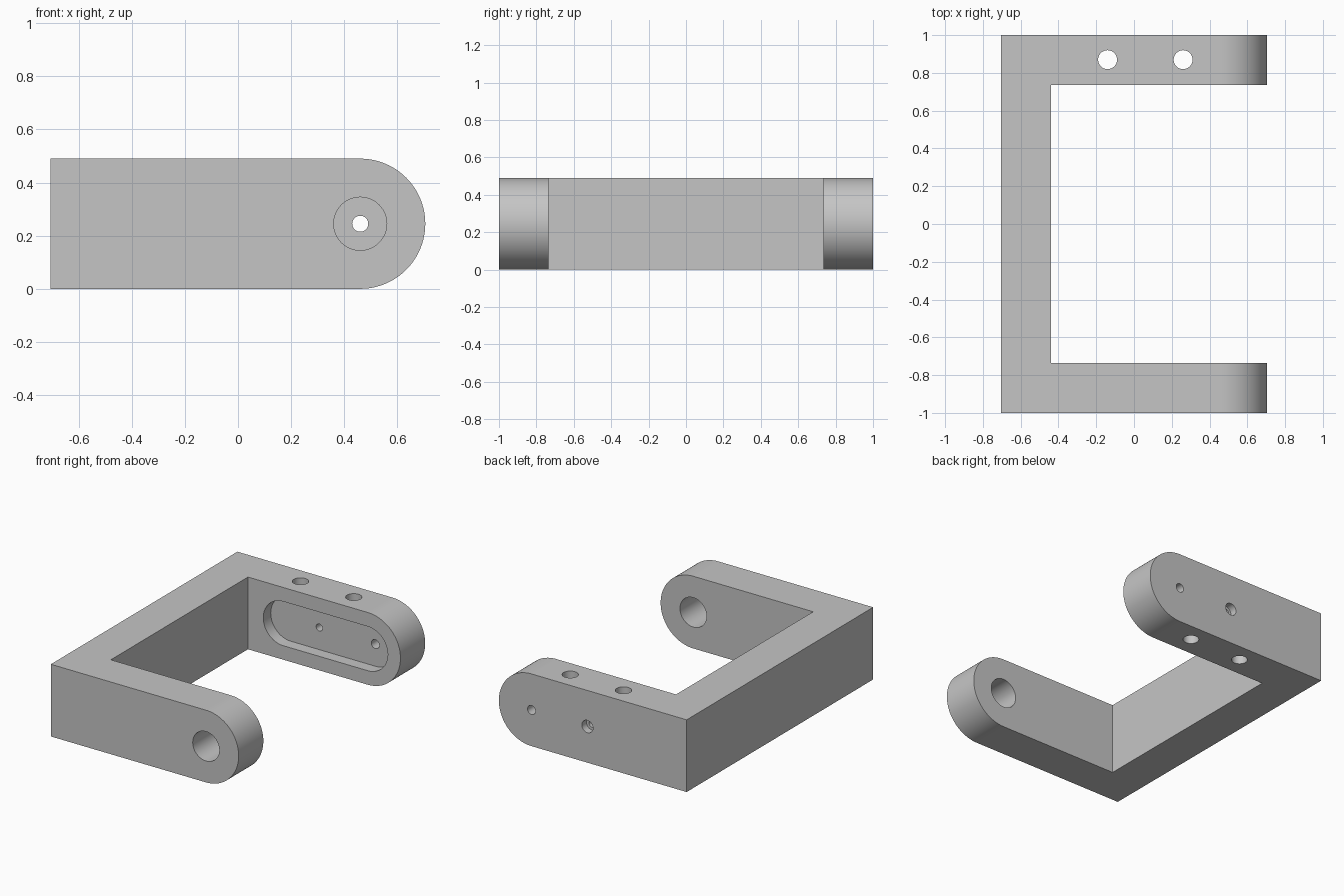
import bpy, bmesh, math
from mathutils import Matrix, Vector

if "Cube" in bpy.data.objects:
    bpy.data.objects.remove(bpy.data.objects["Cube"], do_unlink=True)

HALF_X, HEIGHT, WALL = 0.705, 0.49, 0.265
MID = HEIGHT / 2              # arm centre line
PIVOT = HALF_X - MID          # centre of the rounded arm ends
INNER = 1 - WALL              # inner faces of the arms
POCKET = 0.08                 # depth of the slot pocket

grey = bpy.data.materials.new("plain grey")
grey.use_nodes = True
colour = (0.56, 0.56, 0.56, 1)
grey.diffuse_color = colour
grey.node_tree.nodes["Principled BSDF"].inputs["Base Color"].default_value = colour


def arc(cx, cz, r, start, end, steps):
    """Points on an arc, angles in degrees."""
    angles = [math.radians(start + (end - start) * i / steps) for i in range(steps + 1)]
    return [(cx + r * math.cos(a), cz + r * math.sin(a)) for a in angles]


def prism(name, outline, y0, y1):
    """Extrude an outline in the x-z plane from y0 to y1."""
    bm = bmesh.new()
    face = bm.faces.new([bm.verts.new((x, y0, z)) for x, z in outline])
    result = bmesh.ops.extrude_face_region(bm, geom=[face])
    verts = [v for v in result["geom"] if isinstance(v, bmesh.types.BMVert)]
    bmesh.ops.translate(bm, vec=Vector((0, y1 - y0, 0)), verts=verts)
    bmesh.ops.recalc_face_normals(bm, faces=bm.faces)
    mesh = bpy.data.meshes.new(name)
    bm.to_mesh(mesh)
    bm.free()
    mesh.materials.append(grey)
    obj = bpy.data.objects.new(name, mesh)
    bpy.context.collection.objects.link(obj)
    return obj


def bore(name, x, r, y0, y1, z=MID):
    return prism(name, arc(x, z, r, 0, 360, 48)[:-1], y0, y1)


# Bracket blank: square at the back plate, rounded at the arm ends
blank = [(-HALF_X, HEIGHT), (-HALF_X, 0)] + arc(PIVOT, MID, MID, -90, 90, 48)
bracket = prism("bracket", blank, -1, 1)

# Opening between the arms
x0 = WALL - HALF_X
cutters = [prism("opening_cutter", [(x0, -1), (1, -1), (1, 1), (x0, 1)], -INNER, INNER)]

# Slot pocket on the inner side of the rear arm
slot = arc(PIVOT, MID, 0.15, -90, 90, 24) + arc(-0.175, MID, 0.15, 90, 270, 24)
cutters.append(prism("slot_cutter", slot, INNER - 0.1, INNER + POCKET))

# Pivot holes, then the stepped screw hole in the rear arm
cutters += [
    bore("pivot_cutter", PIVOT, 0.10, -1.1, -INNER + 0.1),
    bore("pin_cutter", PIVOT, 0.03, INNER, 1.1),
    bore("screw_cutter", 0.04, 0.024, INNER, 1.1),
    bore("screw_head_cutter", 0.04, 0.042, 0.95, 1.1),
]

# Two vertical mounting holes through the rear arm
for x in (-0.14, 0.26):
    hole = bore("mounting_cutter", 0, 0.05, -1, 1, 0)
    hole.data.transform(Matrix.Translation((x, 0.87, 0)) @ Matrix.Rotation(math.pi / 2, 4, "X"))
    cutters.append(hole)

# Cut everything out of the blank
bpy.ops.object.select_all(action="DESELECT")
bpy.context.view_layer.objects.active = bracket
bracket.select_set(True)
for cutter in cutters:
    cutter.hide_render = True
    mod = bracket.modifiers.new(cutter.name, "BOOLEAN")
    mod.operation = "DIFFERENCE"
    mod.solver = "EXACT"
    mod.object = cutter
    bpy.ops.object.modifier_apply(modifier=mod.name)
    bpy.data.objects.remove(cutter, do_unlink=True)

bpy.ops.object.shade_smooth_by_angle(angle=math.radians(30))
